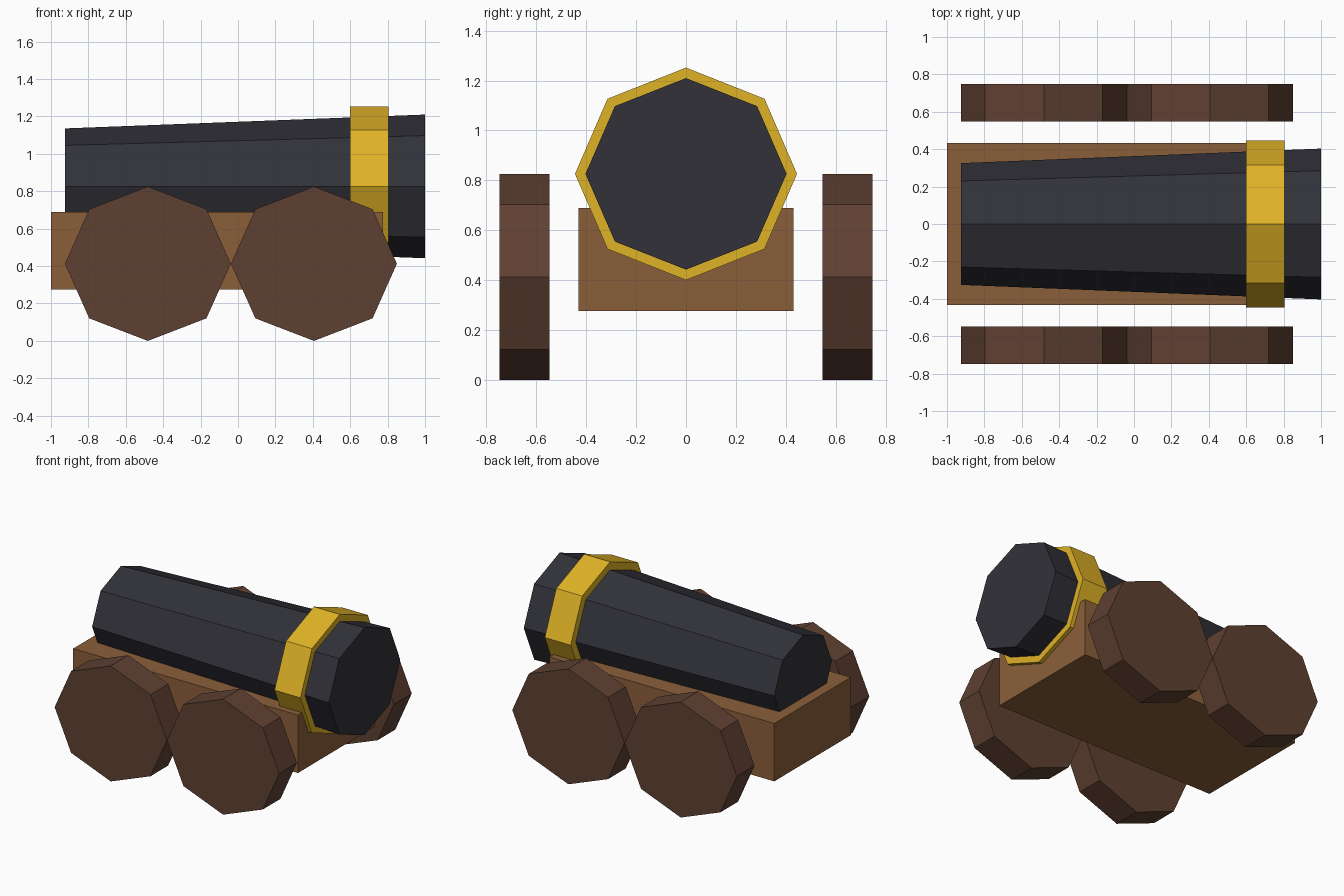
import bpy
from math import radians, pi
from mathutils import Matrix

cube = bpy.data.objects.get("Cube")
if cube:
    bpy.data.objects.remove(cube, do_unlink=True)


def linear(c):
    c /= 255
    return c / 12.92 if c <= 0.04045 else ((c + 0.055) / 1.055) ** 2.4


def material(name, r, g, b):
    colour = (linear(r), linear(g), linear(b), 1)
    mat = bpy.data.materials.new(name)
    mat.use_nodes = True
    mat.diffuse_color = colour
    mat.node_tree.nodes["Principled BSDF"].inputs["Base Color"].default_value = colour
    return mat


iron = material("dark iron", 49, 49, 57)
brass = material("yellow brass", 223, 178, 38)
wood = material("light wood", 139, 95, 58)
dark_wood = material("dark wood", 95, 64, 50)


def finish(name, mat, matrix):
    """Name the active primitive, bake its placement and colour it."""
    obj = bpy.context.object
    obj.name = name
    obj.data.transform(matrix)
    obj.data.materials.append(mat)
    return obj


def octagon_along_x(name, mat, x0, x1, r0, r1, z, widen):
    """Eight-sided tapered tube with corners at the top, bottom and sides."""
    bpy.ops.mesh.primitive_cone_add(vertices=8, radius1=r0, radius2=r1, depth=x1 - x0)
    place = Matrix.Translation(((x0 + x1) / 2, 0, z))
    stretch = Matrix.Diagonal((1, widen, 1, 1))
    return finish(name, mat, place @ stretch @ Matrix.Rotation(pi / 2, 4, "Y"))


# Barrel and its band
AXIS = 0.826
octagon_along_x("barrel", iron, -0.925, 1.0, 0.31, 0.384, AXIS, 1.05)
octagon_along_x("barrel_band", brass, 0.6, 0.805, 0.426, 0.426, AXIS, 1.045)

# Carriage block
bpy.ops.mesh.primitive_cube_add(size=1)
finish("carriage", wood, Matrix.Translation((-0.112, 0, 0.483))
       @ Matrix.Diagonal((1.776, 0.864, 0.414, 1)))

# Four solid wheels
for end, x in (("rear", -0.482), ("front", 0.406)):
    for side, y in (("left", 0.648), ("right", -0.648)):
        bpy.ops.mesh.primitive_cylinder_add(vertices=8, radius=0.4125, depth=0.2)
        finish(f"{end}_{side}_wheel", dark_wood, Matrix.Translation((x, y, 0.4125))
               @ Matrix.Diagonal((1.075, 1, 1, 1)) @ Matrix.Rotation(radians(90), 4, "X"))
